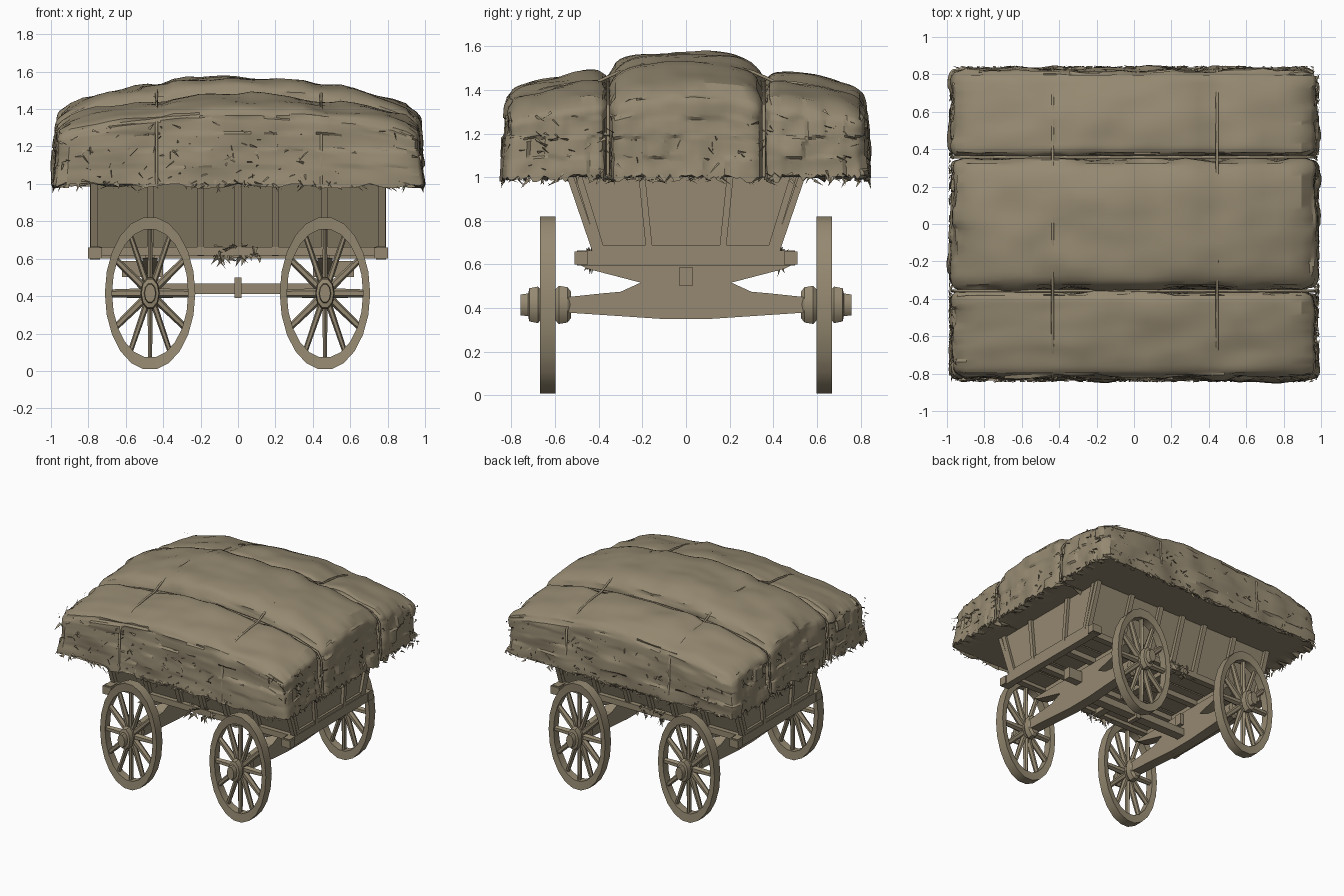
import bpy, bmesh, math, random
from mathutils import Vector, Matrix, noise

if "Cube" in bpy.data.objects:
    bpy.data.objects.remove(bpy.data.objects["Cube"])

random.seed(4)
mat = bpy.data.materials.new("weathered straw tan")
mat.diffuse_color = (0.30, 0.25, 0.165, 1)
mat.use_nodes = True
mat.node_tree.nodes["Principled BSDF"].inputs["Base Color"].default_value = mat.diffuse_color
HX, ROPES_X, SEAM = 0.965, (-0.435, 0.445), 0.355


def finish(name, bm, angle=None):
    bmesh.ops.recalc_face_normals(bm, faces=bm.faces)
    me = bpy.data.meshes.new(name)
    bm.to_mesh(me)
    bm.free()
    me.materials.append(mat)
    if angle:
        me.shade_smooth()
        me.set_sharp_from_angle(angle=math.radians(angle))
    ob = bpy.data.objects.new(name, me)
    bpy.context.collection.objects.link(ob)
    return ob


def beam(bm, a, b, w, h):
    """Box running from a to b, w wide and h high."""
    a, b = Vector(a), Vector(b)
    d = b - a
    m = (Matrix.Translation((a + b) / 2) @ d.to_track_quat('X', 'Z').to_matrix().to_4x4()
         @ Matrix.Diagonal((d.length, w, h, 1)))
    bmesh.ops.create_cube(bm, size=1, matrix=m)


def extrude(bm, pts, vec):
    """Closed prism from a polygon and an offset."""
    p = [bm.verts.new(q) for q in pts]
    q = [bm.verts.new(Vector(v.co) + Vector(vec)) for v in p]
    n = len(p)
    bm.faces.new(p[::-1])
    bm.faces.new(q)
    for i in range(n):
        bm.faces.new((p[i], p[(i + 1) % n], q[(i + 1) % n], q[i]))


def lathe(bm, prof, n, closed=False):
    """Turn (radius, y) points around the y axis."""
    rings = [[bm.verts.new((r * math.cos(t), y, r * math.sin(t)))
              for t in (2 * math.pi * i / n for i in range(n))] for r, y in prof]
    for k in range(len(rings) if closed else len(rings) - 1):
        p, q = rings[k], rings[(k + 1) % len(rings)]
        for i in range(n):
            bm.faces.new((p[i], p[(i + 1) % n], q[(i + 1) % n], q[i]))
    if not closed:
        bm.faces.new(rings[0])
        bm.faces.new(rings[-1])


# --- wheels: rim, spokes and hub, narrowed along x to an oval ---
for xi, wx in enumerate((-0.47, 0.465)):
    for s in (-1, 1):
        bm = bmesh.new()
        lathe(bm, [(0.41, -0.036), (0.41, 0.036), (0.345, 0.03), (0.345, -0.03)], 22, True)
        for i in range(12):
            t = 2 * math.pi * i / 12
            c = Vector((math.cos(t), 0, math.sin(t)))
            m = Matrix.Translation(c * 0.2) @ c.to_track_quat('Z', 'Y').to_matrix().to_4x4()
            bmesh.ops.create_cone(bm, segments=6, radius1=0.027, radius2=0.021, depth=0.3,
                                  cap_ends=True, matrix=m)
        lathe(bm, [(0.065, -0.105), (0.085, -0.09), (0.092, -0.05), (0.075, -0.035), (0.075, 0.035),
                   (0.088, 0.045), (0.08, 0.085), (0.055, 0.09), (0.05, 0.125)], 10)
        bm.transform(Matrix.Translation((wx, s * 0.633, 0.415)) @ Matrix.Diagonal((0.59, s, 1, 1)))
        finish(f"wheel_{'left' if xi == 0 else 'right'}_{'front' if s < 0 else 'back'}", bm, 30)

# --- axles and bolsters: side profiles given thickness along x ---
axle = [(0.55, 0.38), (0.55, 0.45), (0.38, 0.468), (0.3, 0.475), (0.19, 0.525)]
axle += [(-y, z) for y, z in axle[::-1]]
axle += [(-0.4, 0.37), (-0.25, 0.36), (-0.1, 0.35), (0.1, 0.35), (0.25, 0.36), (0.4, 0.37)]
bolster = [(0.5, 0.605), (0.45, 0.58), (0.2, 0.515), (-0.2, 0.515), (-0.45, 0.58), (-0.5, 0.605)]
for n, wx in (("left", -0.47), ("right", 0.465)):
    for part, prof, w in (("axle", axle, 0.08), ("bolster", bolster, 0.08)):
        bm = bmesh.new()
        extrude(bm, [(wx - w / 2, y, z) for y, z in prof], (w, 0, 0))
        finish(f"{n}_{part}", bm)

# --- undercarriage pole, its collar and the draw stubs ---
bm = bmesh.new()
beam(bm, (-0.5, 0, 0.44), (0.5, 0, 0.44), 0.07, 0.055)
beam(bm, (-0.018, 0, 0.445), (0.018, 0, 0.445), 0.1, 0.11)
for s in (-1, 1):
    beam(bm, (s * 0.40, 0, 0.545), (s * 0.62, 0, 0.545), 0.06, 0.085)
finish("reach_pole", bm)

# --- floor planks and cross beams ---
bm = bmesh.new()
for i in range(5):
    y = -0.32 + i * 0.16
    beam(bm, (-0.76, y, 0.655), (0.76, y, 0.655), 0.148, 0.025)
finish("floor_planks", bm)
bm = bmesh.new()
for x in (-0.765, -0.47, 0, 0.465, 0.765):
    end = abs(x) > 0.7
    l = 0.5 if end else 0.42
    beam(bm, (x, -l, 0.63), (x, l, 0.63), 0.055, 0.07 if end else 0.045)
for s in (-1, 1):
    beam(bm, (-0.765, s * 0.41, 0.64), (0.765, s * 0.41, 0.64), 0.05, 0.045)
    beam(bm, (-0.74, s * 0.14, 0.622), (0.74, s * 0.14, 0.622), 0.05, 0.04)
    for e in (-1, 1):
        beam(bm, (s * 0.765, e * 0.45, 0.63), (s * 0.765, e * 0.51, 0.63), 0.075, 0.06)
finish("frame_beams", bm)

# --- flared wagon body: side boards, end boards and posts ---
bm = bmesh.new()
for s in (-1, 1):
    extrude(bm, [(-0.765, s * 0.395, 0.65), (-0.765, s * 0.53, 1.03),
                 (-0.765, s * 0.51, 1.03), (-0.765, s * 0.375, 0.65)], (1.53, 0, 0))
    extrude(bm, [(s * 0.75, -0.385, 0.65), (s * 0.75, 0.385, 0.65),
                 (s * 0.75, 0.52, 1.03), (s * 0.75, -0.52, 1.03)], (s * 0.02, 0, 0))
finish("body_boards", bm)
bm = bmesh.new()
for s in (-1, 1):
    for x in (-0.77, -0.47, -0.2, 0, 0.2, 0.465, 0.77):
        beam(bm, (x, s * 0.4, 0.62), (x, s * 0.54, 1.03), 0.035, 0.03)
    for e in (-1, 1):
        beam(bm, (s * 0.775, e * 0.165, 0.64), (s * 0.775, e * 0.205, 1.03), 0.035, 0.03)
        beam(bm, (s * 0.775, e * 0.38, 0.64), (s * 0.775, e * 0.5, 1.03), 0.03, 0.03)
    beam(bm, (s * 0.775, -0.4, 0.675), (s * 0.775, 0.4, 0.675), 0.025, 0.03)
finish("body_posts", bm)


# --- hay load: three long humped bundles ---
def hay_top(x, y):
    a = abs(y)
    ends = 0.03 * max(0, (abs(x) - 0.75) / 0.22) ** 2
    if a < SEAM:
        return 1.57 - 0.165 * x * x - 0.07 * (a / SEAM) ** 4 - ends
    return 1.48 - 0.12 * x * x - 0.09 * ((a - SEAM) / 0.47) ** 2 - ends


def bundle(name, y0, y1):
    bm = bmesh.new()
    bmesh.ops.create_cube(bm, size=2)
    bmesh.ops.subdivide_edges(bm, edges=bm.edges, cuts=27, use_grid_fill=True)
    half = Vector((HX, (y1 - y0) / 2, 0.22))
    r, mid = 0.06, (y0 + y1) / 2
    for v in bm.verts:
        c = v.co.copy()
        q = Vector([c[i] * half[i] for i in range(3)])
        inner = Vector([max(-half[i] + r, min(half[i] - r, q[i])) for i in range(3)])
        if q.z < 0:
            inner.z = q.z
        d = q - inner
        p = inner + d.normalized() * r if d.length > 1e-6 else q
        p.y += mid
        w = (p.z + 0.22) / 0.44
        p.z = 1.0 + w * (hay_top(p.x, p.y) - 1.0)
        # sides lean outwards towards the bottom
        p.x *= 1 + 0.022 * (1 - w)
        p.y *= 1 + (0.022 * (1 - w) if abs(p.y) > 0.5 else 0)
        # lumps on the faces, stronger on the ragged sides
        low = noise.noise(p * 4.5)
        fine = noise.cell(p * 11) - 0.5 + noise.noise(p * 13)
        side = max(abs(c.x), abs(c.y)) > 0.99
        out = d.normalized() if d.length > 1e-6 else Vector((0, 0, -1))
        if side:
            p += out * (low * 0.022 + fine * 0.009)
            if c.z < -0.99:
                p.z += random.uniform(-0.025, 0.015)
        elif c.z > 0.99:
            p.z += low * 0.025 + noise.noise(p * 9) * 0.008
            # dents under the cross ropes
            p.z -= sum(0.018 * math.exp(-((p.x - rx) / 0.04) ** 2) for rx in ROPES_X)
        v.co = p
    finish(name, bm, 28)


bundle("hay_front", -0.82, -SEAM - 0.003)
bundle("hay_middle", -SEAM + 0.003, SEAM - 0.003)
bundle("hay_back", SEAM + 0.003, 0.82)


# --- ropes over the load, across and lengthwise ---
def rope(name, pts):
    cu = bpy.data.curves.new(name, 'CURVE')
    cu.dimensions = '3D'
    cu.bevel_depth, cu.bevel_resolution, cu.use_fill_caps = 0.008, 1, True
    sp = cu.splines.new('POLY')
    sp.points.add(len(pts) - 1)
    for k, p in zip(sp.points, pts):
        k.co = (*p, 1)
    cu.materials.append(mat)
    bpy.context.collection.objects.link(bpy.data.objects.new(name, cu))


for i, x in enumerate(ROPES_X):
    ys = [-0.79, -0.65, -0.5, -0.4, -0.31, -0.2, 0, 0.2, 0.31, 0.4, 0.5, 0.65, 0.79]
    over = [(x, y, hay_top(x, y) - 0.016 - (0.02 if abs(y) == 0.79 else 0)) for y in ys]
    rope(f"cross_rope_{i}", [(x, -0.838, 1.0), (x, -0.822, 1.31)] + over
         + [(x, 0.822, 1.31), (x, 0.838, 1.0)])
for i, s in enumerate((-1, 1)):
    xs = [-0.93 + 0.186 * k for k in range(11)]
    over = [(x, s * 0.357, hay_top(x, 0.36) - 0.03) for x in xs]
    rope(f"long_rope_{i}", [(-0.975, s * 0.357, 1.0), (-0.96, s * 0.357, 1.28)] + over
         + [(0.96, s * 0.357, 1.28), (0.975, s * 0.357, 1.0)])

# --- loose straw: thin slivers on the sides, lower edge and beneath the body ---
bm = bmesh.new()
R = random.uniform


def sliver(p, d, w=0.008):
    p, d = Vector(p), Vector(d)
    side = d.cross(Vector((R(-1, 1), R(-1, 1), 0.6))).normalized() * w
    bm.faces.new([bm.verts.new(q) for q in (p - side, p + side, p + d)])


for k in range(800):
    s = random.choice((-1, 1))
    low = k % 2
    z = R(0.985, 1.02) if low else R(1.03, 1.31)
    lean = 0.018 * (1.3 - z) / 0.3
    if k % 4 < 2:
        p, out = (R(-0.96, 0.96), s * (0.818 + lean), z), Vector((R(-.05, .05), s * 0.01, 0))
    else:
        p, out = (s * (0.963 + lean), R(-0.81, 0.81), z), Vector((s * 0.01, R(-.05, .05), 0))
    sliver(p, out + Vector((0, 0, -R(0.005, 0.04) if low else R(-0.05, 0.03))))
for k in range(90):
    s = random.choice((-1, 1))
    sliver((R(-0.12, 0.12), s * R(0.40, 0.45), R(0.60, 0.67)),
           (R(-0.05, 0.05), s * R(-0.02, 0.03), R(-0.06, 0.03)), 0.014)
finish("loose_straw", bm)
